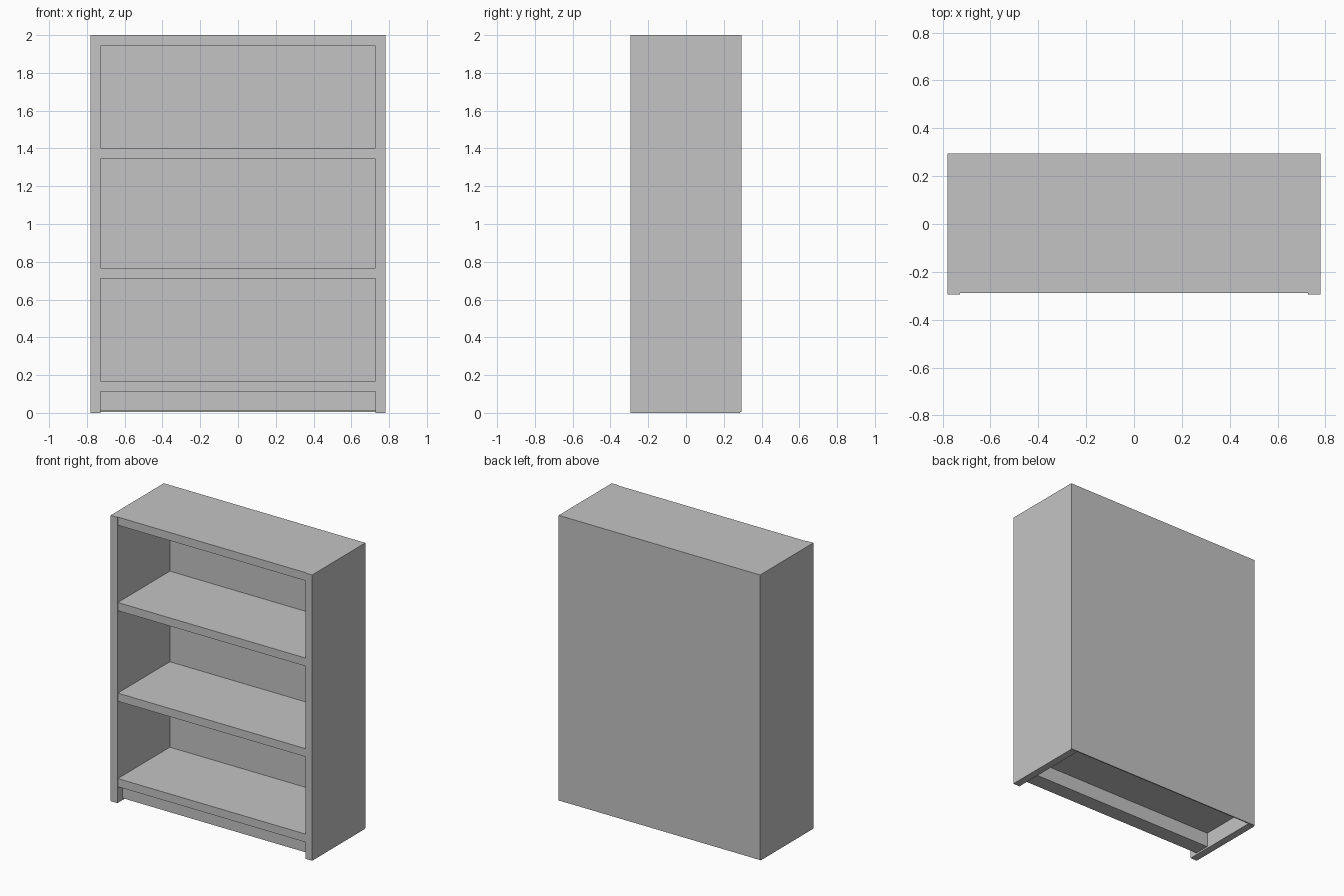
import bpy

# Remove the default cube
default = bpy.data.objects.get("Cube")
if default:
    bpy.data.objects.remove(default, do_unlink=True)

# Single plain colour
grey = bpy.data.materials.new("light grey")
grey.use_nodes = True
colour = (0.55, 0.55, 0.55, 1)
grey.diffuse_color = colour
grey.node_tree.nodes["Principled BSDF"].inputs["Base Color"].default_value = colour


def board(name, x, y, z):
    """Flat rectangular board spanning the given (low, high) ranges."""
    spans = (x, y, z)
    bpy.ops.mesh.primitive_cube_add(size=1, location=[(a + b) / 2 for a, b in spans])
    obj = bpy.context.object
    obj.name = name
    obj.dimensions = [b - a for a, b in spans]
    bpy.ops.object.transform_apply(location=False, rotation=False, scale=True)
    obj.data.materials.append(grey)
    return obj


OUTER, INNER = 0.78, 0.728
FRONT, BACK = -0.294, 0.294
PANEL = BACK - 0.008
THICK = 0.057
inside = (-INNER, INNER)

# Upright sides
board("left_side", (INNER, OUTER), (FRONT, PANEL), (0, 2))
board("right_side", (-OUTER, -INNER), (FRONT, PANEL), (0, 2))

# Thin back panel
board("back_panel", (-OUTER, OUTER), (PANEL, BACK), (0.005, 2))

# Horizontal boards, set back a hair from the sides
tops = {"bottom_shelf": 0.17, "lower_shelf": 0.768, "upper_shelf": 1.402, "top_board": 2}
for name, top in tops.items():
    board(name, inside, (FRONT + 0.005, PANEL), (top - THICK, top))

# Recessed plinth under the bottom shelf
board("plinth", inside, (-0.235, -0.125), (0.012, 0.17 - THICK))
